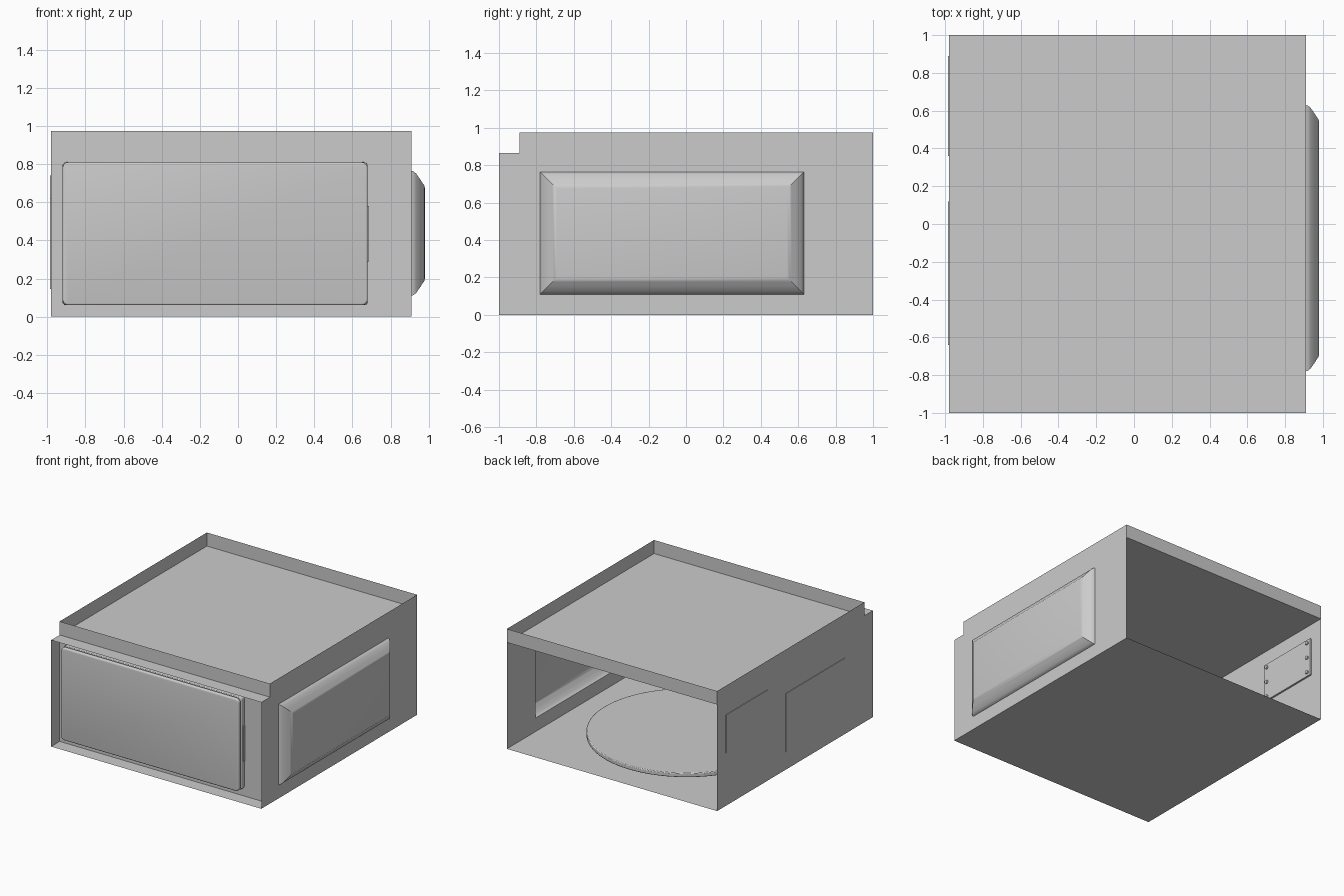
import bpy, bmesh, math

if "Cube" in bpy.data.objects:
    bpy.data.objects.remove(bpy.data.objects["Cube"])

XL, XR = -0.98, 0.91          # side walls
YF, YB, YS = -1.0, 1.0, -0.89  # front, back, front step
ZC, ZT = 0.865, 0.975         # ceiling sheet, rim top


def sheet(name, verts, faces, smooth=None):
    """Thin sheet-metal part made of single faces."""
    me = bpy.data.meshes.new(name)
    me.from_pydata(verts, [], faces)
    ob = bpy.data.objects.new(name, me)
    bpy.context.collection.objects.link(ob)
    if smooth:
        shade(ob, smooth)
    return ob


def shade(ob, deg):
    bpy.ops.object.select_all(action='DESELECT')
    ob.select_set(True)
    bpy.context.view_layer.objects.active = ob
    bpy.ops.object.shade_smooth_by_angle(angle=math.radians(deg))


def slab(name, x, y, z, corner=0.0, edge=0.0):
    """Box given by ranges; corner rounds the outline seen from the front, edge softens the front rim."""
    bm = bmesh.new()
    bmesh.ops.create_cube(bm, size=1)
    for v in bm.verts:
        for i, r in enumerate((x, y, z)):
            v.co[i] = r[0] if v.co[i] < 0 else r[1]
    if corner:
        es = [e for e in bm.edges if abs(e.verts[0].co.y - e.verts[1].co.y) > 1e-4]
        bmesh.ops.bevel(bm, geom=es, offset=corner, segments=5, profile=0.5, affect='EDGES')
    if edge:
        es = [e for e in bm.edges if all(abs(v.co.y - y[0]) < 1e-5 for v in e.verts)]
        bmesh.ops.bevel(bm, geom=es, offset=edge, segments=3, profile=0.5, affect='EDGES')
    me = bpy.data.meshes.new(name)
    bm.to_mesh(me)
    bm.free()
    ob = bpy.data.objects.new(name, me)
    bpy.context.collection.objects.link(ob)
    if corner or edge:
        shade(ob, 35)
    return ob


def flat(name, z, up):
    v = [(XL, YF, z), (XR, YF, z), (XR, YB, z), (XL, YB, z)]
    return sheet(name, v, [(0, 1, 2, 3) if up else (3, 2, 1, 0)])


def upright(name, y, z0, z1):
    return sheet(name, [(XL, y, z0), (XR, y, z0), (XR, y, z1), (XL, y, z1)], [(0, 1, 2, 3)])


# Casing: floor, ceiling tray, recessed front wall, rear rim (back stays open)
flat("floor_sheet", 0, False)
flat("ceiling_sheet", ZC, True)
upright("front_wall", YS, 0, ZT)
upright("rear_rim", YB, ZC, ZT)

# Left wall with front notch
outline = [(YF, 0), (YB, 0), (YB, ZT), (YS, ZT), (YS, ZC), (YF, ZC)]
sheet("left_wall", [(XL, y, z) for y, z in outline], [(5, 4, 3, 2, 1, 0)])

# Right wall with an opening for the pressed bulge
by0, by1, bz0, bz1 = -0.78, 0.63, 0.11, 0.765


def ring(x, i):
    return [(x, by0 + i, bz0 + i), (x, by1 - i, bz0 + i),
            (x, by1 - i, bz1 - i), (x, by0 + i, bz1 - i)]


outer = [(XR, YF, 0), (XR, YB, 0), (XR, YB, ZC), (XR, YF, ZC)]
strip = [(XR, YS, ZC), (XR, YB, ZC), (XR, YB, ZT), (XR, YS, ZT)]
faces = [(i, (i + 1) % 4, 4 + (i + 1) % 4, 4 + i) for i in range(4)]
sheet("right_wall", outer + ring(XR, 0) + strip, faces + [(8, 9, 10, 11)])

# Hollow pressed bulge on the right side
profile = [(XR, 0), (0.922, 0.004), (0.934, 0.014), (0.958, 0.048),
           (0.969, 0.066), (0.977, 0.076), (0.98, 0.09)]
verts = [p for x, i in profile for p in ring(x, i)]
faces = [(4 * k + i, 4 * k + (i + 1) % 4, 4 * k + 4 + (i + 1) % 4, 4 * k + 4 + i)
         for k in range(len(profile) - 1) for i in range(4)]
last = 4 * (len(profile) - 1)
sheet("side_bulge", verts, faces + [(last, last + 1, last + 2, last + 3)], smooth=40)

# Door: rear frame, seal groove and front panel
slab("door_frame", (-0.92, 0.68), (-0.925, YS), (0.06, 0.81), 0.02, 0.006)
slab("door_seal", (-0.905, 0.665), (-0.94, -0.925), (0.075, 0.795), 0.02)
slab("door_panel", (-0.92, 0.68), (-0.965, -0.94), (0.06, 0.81), 0.03, 0.01)
slab("door_latch", (0.66, 0.688), (-0.91, YS), (0.29, 0.58))

# Plates set into the left wall
slab("rear_vent_plate", (-0.985, -0.965), (0.36, 0.89), (0.43, 0.74))
slab("front_vent_plate", (-0.985, -0.965), (-0.64, 0.12), (0.145, 0.62))

# Rivets on the inner face of the rear plate
for y in (0.39, 0.86):
    for z in (0.46, 0.585, 0.71):
        bpy.ops.mesh.primitive_cylinder_add(vertices=16, radius=0.014, depth=0.012,
                                            location=(-0.96, y, z), rotation=(0, math.pi / 2, 0))
        bpy.context.object.name = "plate_rivet"

# Turntable disc and its hub
bpy.ops.mesh.primitive_cylinder_add(vertices=96, radius=0.74, depth=0.035, location=(-0.07, 0.09, 0.045))
disc = bpy.context.object
disc.name = "turntable"
bev = disc.modifiers.new("rim", 'BEVEL')
bev.width, bev.segments = 0.006, 2
shade(disc, 35)
bpy.ops.mesh.primitive_cylinder_add(vertices=32, radius=0.1, depth=0.03, location=(-0.07, 0.09, 0.015))
bpy.context.object.name = "turntable_hub"
